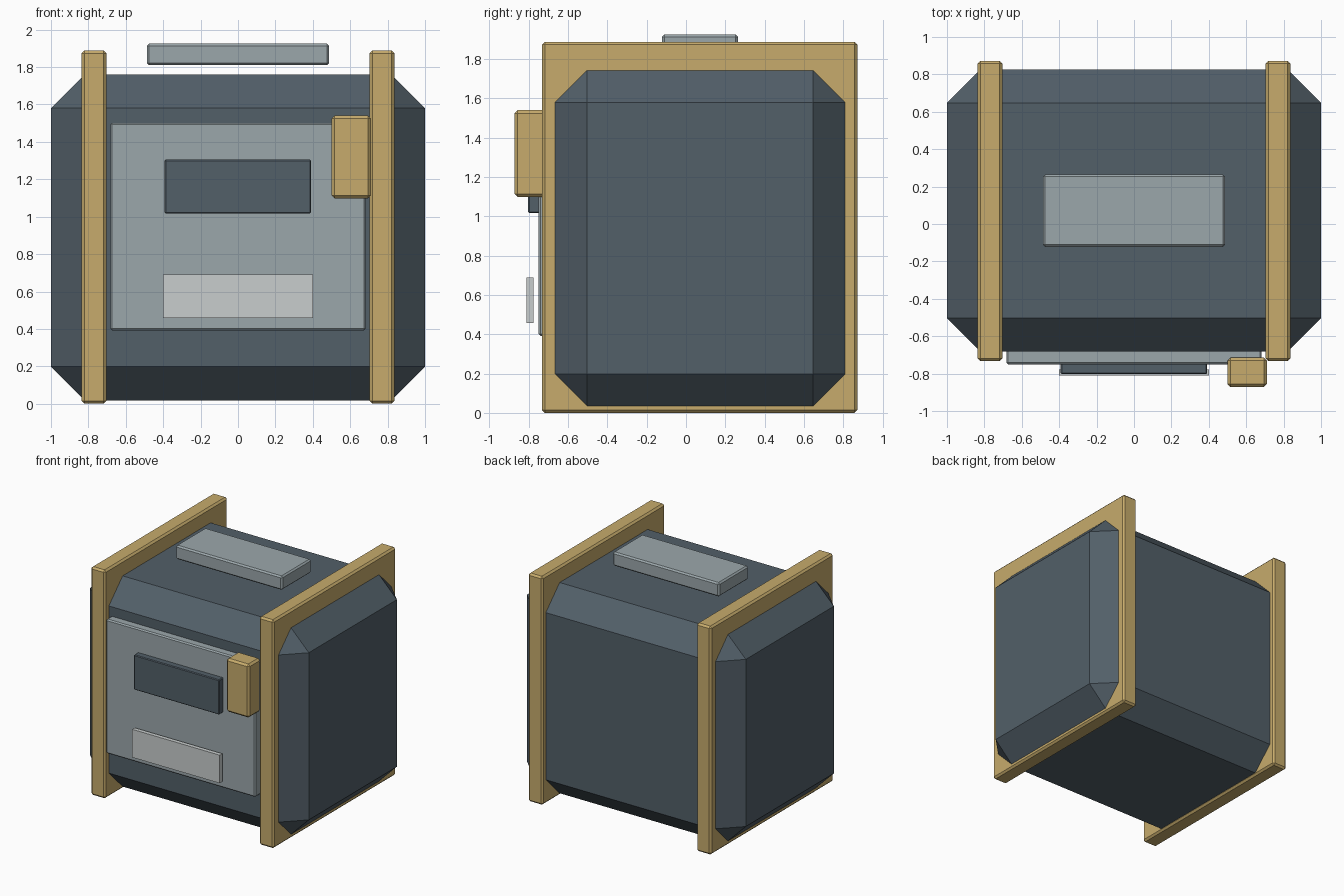
import bpy, bmesh

if "Cube" in bpy.data.objects:
    bpy.data.objects.remove(bpy.data.objects["Cube"])


def material(name, rgb):
    m = bpy.data.materials.new(name)
    m.diffuse_color = (*rgb, 1.0)
    m.use_nodes = True
    m.node_tree.nodes["Principled BSDF"].inputs["Base Color"].default_value = m.diffuse_color
    return m


SLATE = material("slate", (0.085, 0.115, 0.14))
BRASS = material("brass", (0.57, 0.41, 0.15))
STEEL = material("steel", (0.33, 0.39, 0.41))
PALE = material("pale", (0.58, 0.61, 0.61))


def box(name, x, y, z, mat, chamfer=0.0):
    """Chamfered box from (min, max) ranges on each axis."""
    lo, hi = zip(x, y, z)
    bm = bmesh.new()
    bmesh.ops.create_cube(bm, size=1.0)
    for v in bm.verts:
        v.co = [(a + b) / 2 + c * (b - a) for a, b, c in zip(lo, hi, v.co)]
    if chamfer:
        bmesh.ops.bevel(bm, geom=bm.edges[:], offset=chamfer, segments=1,
                        profile=0.5, affect='EDGES')
    mesh = bpy.data.meshes.new(name)
    bm.to_mesh(mesh)
    bm.free()
    mesh.materials.append(mat)
    obj = bpy.data.objects.new(name, mesh)
    bpy.context.collection.objects.link(obj)
    return obj


# Main case with wide chamfers
box("body", (-1, 1), (-0.683, 0.827), (0.018, 1.76), SLATE, 0.18)

# Pair of brass bands around the case
for side, cx in (("left", -0.77), ("right", 0.77)):
    box(f"{side}_band", (cx - 0.067, cx + 0.067), (-0.733, 0.872), (0, 1.888), BRASS, 0.015)

# Front door with its window, label plate and latch
box("front_panel", (-0.683, 0.683), (-0.75, -0.665), (0.392, 1.502), STEEL, 0.01)
box("window", (-0.392, 0.39), (-0.803, -0.735), (1.017, 1.305), SLATE, 0.006)
box("label_plate", (-0.4, 0.4), (-0.811, -0.777), (0.458, 0.69), PALE)
box("latch", (0.5, 0.71), (-0.872, -0.714), (1.098, 1.54), BRASS, 0.016)

# Plate hovering just above the top
box("top_plate", (-0.487, 0.487), (-0.122, 0.265), (1.81, 1.925), STEEL, 0.012)
